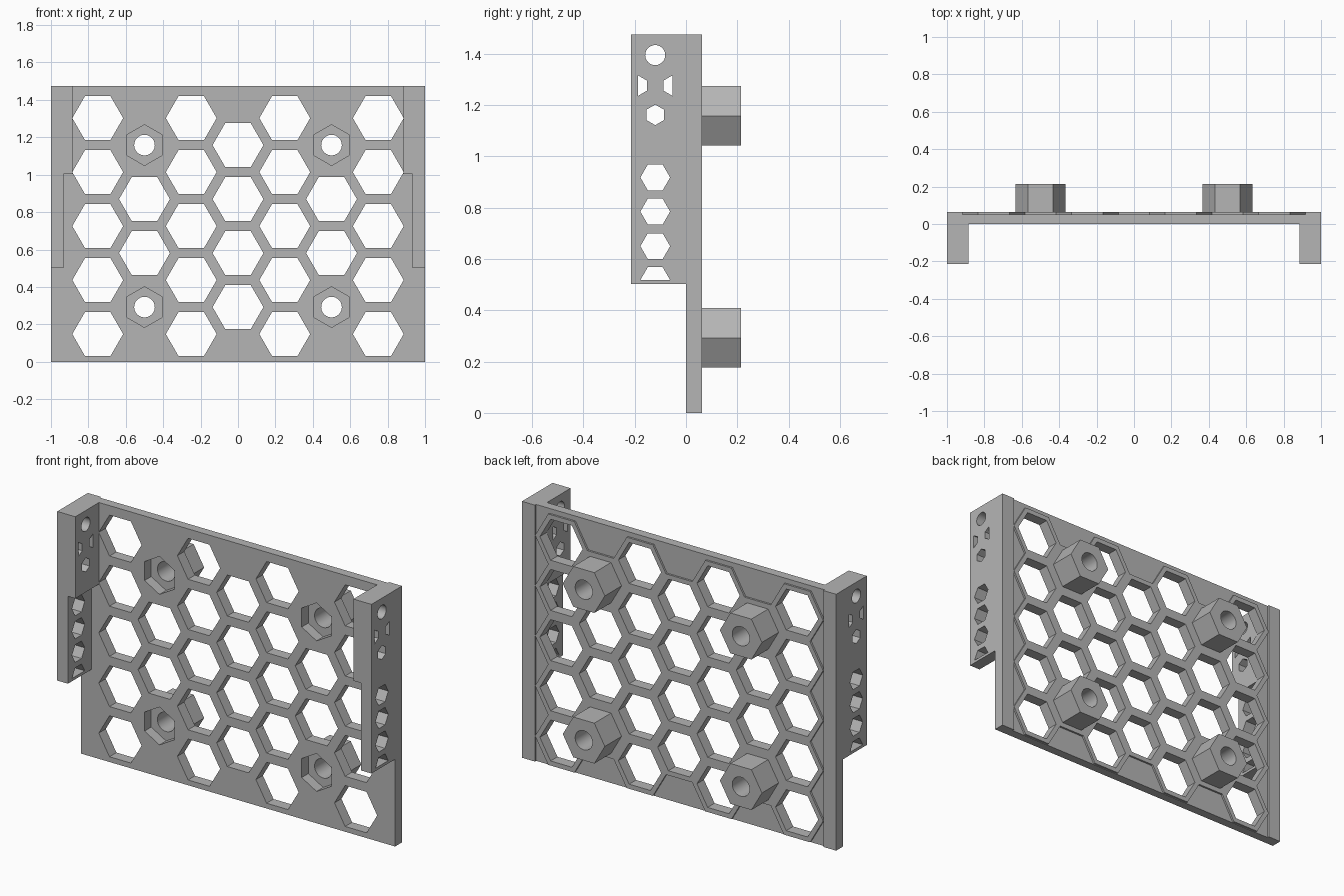
import bpy, bmesh, math
from mathutils import Vector

if "Cube" in bpy.data.objects:
    bpy.data.objects.remove(bpy.data.objects["Cube"])

grey = bpy.data.materials.new("plain grey")
grey.use_nodes = True
grey.diffuse_color = (0.46, 0.46, 0.46, 1)
grey.node_tree.nodes["Principled BSDF"].inputs["Base Color"].default_value = (0.46, 0.46, 0.46, 1)

# Overall sizes
HEIGHT, BACK, SLAB = 1.475, 0.063, 0.052
CELL = 1 / 6                      # circumradius of one honeycomb cell
PITCH = CELL * math.sqrt(3)
BASE = 0.148
HOLE = 0.136


def ngon(u, v, r, sides=6, turn=0.0):
    return [(u + r * math.cos(turn + math.tau * i / sides),
             v + r * math.sin(turn + math.tau * i / sides)) for i in range(sides)]


def rect(u0, u1, v0, v1):
    return [(u0, v0), (u1, v0), (u1, v1), (u0, v1)]


def prism(bm, outline, axis, start, end):
    """Extrude a 2D outline along x (outline in y, z) or y (outline in x, z)."""
    def place(p, d):
        return (d, p[0], p[1]) if axis == "x" else (p[0], d, p[1])
    a = [bm.verts.new(place(p, start)) for p in outline]
    b = [bm.verts.new(place(p, end)) for p in outline]
    bm.faces.new(a)
    bm.faces.new(b[::-1])
    for i in range(len(a)):
        j = (i + 1) % len(a)
        bm.faces.new((a[i], b[i], b[j], a[j]))


def finish(bm, name):
    bmesh.ops.recalc_face_normals(bm, faces=bm.faces[:])
    mesh = bpy.data.meshes.new(name)
    bm.to_mesh(mesh)
    bm.free()
    mesh.materials.append(grey)
    obj = bpy.data.objects.new(name, mesh)
    bpy.context.collection.objects.link(obj)
    return obj


def solid(name, parts):
    bm = bmesh.new()
    for part in parts:
        prism(bm, *part)
    return finish(bm, name)


def cut(obj, parts):
    """Cut all prisms in parts out of obj, then drop the cutter."""
    cutter = solid("cutter", parts)
    mod = obj.modifiers.new("cut", "BOOLEAN")
    mod.operation, mod.solver, mod.object = "DIFFERENCE", "EXACT", cutter
    graph = bpy.context.evaluated_depsgraph_get()
    baked = bpy.data.meshes.new_from_object(obj.evaluated_get(graph))
    obj.modifiers.clear()
    obj.data = baked
    bpy.data.objects.remove(cutter)


# Cell centres: five in the outer columns, four in the shifted ones
cells = []
for col in range(-3, 4):
    shifted = col % 2 == 0
    for row in range(4 if shifted else 5):
        cells.append((col * 0.25, BASE + PITCH * (row + (0.5 if shifted else 0))))
mounts = [c for c in cells if abs(abs(c[0]) - 0.5) < 0.01
          and (c[1] < 0.4 or c[1] > 1.1)]
open_cells = [c for c in cells if c not in mounts]

# Hexagonal windows and nut pockets
window_cuts = [(ngon(x, z, HOLE), "y", -0.1, 0.2) for x, z in open_cells]
pocket_cuts = [(ngon(x, z, 0.109, 6, math.pi / 6), "y", -0.1, 0.2) for x, z in mounts]

# Plate: thin web with thicker edge strips, as one top profile raised in z
profile = [(-1, 0), (1, 0), (1, BACK), (0.918, BACK), (0.918, SLAB),
           (-0.918, SLAB), (-0.918, BACK), (-1, BACK)]
bm = bmesh.new()
face = bm.faces.new([bm.verts.new((x, y, 0)) for x, y in profile])
ext = bmesh.ops.extrude_face_region(bm, geom=[face])["geom"]
bmesh.ops.translate(bm, vec=Vector((0, 0, HEIGHT)),
                    verts=[v for v in ext if isinstance(v, bmesh.types.BMVert)])
plate = finish(bm, "plate")
cut(plate, window_cuts + pocket_cuts)

# Raised honeycomb on the back: tiled hexagons welded into one sheet
bm = bmesh.new()
for x, z in cells:
    bm.faces.new([bm.verts.new((u, SLAB - 0.001, v)) for u, v in ngon(x, z, CELL)])
bmesh.ops.remove_doubles(bm, verts=bm.verts[:], dist=0.001)
ext = bmesh.ops.extrude_face_region(bm, geom=bm.faces[:])["geom"]
bmesh.ops.translate(bm, vec=Vector((0, BACK - SLAB + 0.001, 0)),
                    verts=[v for v in ext if isinstance(v, bmesh.types.BMVert)])
honeycomb = finish(bm, "raised_honeycomb")
cut(honeycomb, window_cuts + pocket_cuts)

# Hexagonal standoffs with bolt holes
for i, (x, z) in enumerate(mounts):
    standoff = solid(f"standoff_{i + 1}", [(ngon(x, z, 0.134), "y", 0.06, 0.215)])
    cut(standoff, [(ngon(x, z, 0.055, 40), "y", -0.1, 0.4)])
    bpy.ops.object.select_all(action="DESELECT")
    standoff.select_set(True)
    bpy.context.view_layer.objects.active = standoff
    bpy.ops.object.shade_smooth_by_angle(angle=math.radians(30))

# Side flanges: thin below, thick above, pierced sideways
MID = -0.12
flange_holes = [ngon(MID, 1.395, 0.039, 40), ngon(MID, 1.162, 0.04, 6, math.pi / 6),
                ngon(MID, 0.518, 0.058)[:4]]
flange_holes += [ngon(MID, z, 0.058) for z in (0.65, 0.785, 0.918)]
for s in (-1, 1):
    flange_holes.append([(MID + s * 0.067, 1.236), (MID + s * 0.067, 1.316),
                         (MID + s * 0.033, 1.296), (MID + s * 0.033, 1.256)])
for side, name in ((1, "left_flange"), (-1, "right_flange")):
    outline = [(1, 0.502), (1, HEIGHT), (0.885, HEIGHT),
               (0.885, 1.005), (0.932, 1.005), (0.932, 0.502)]
    flange = solid(name, [([(side * x, z) for x, z in outline], "y", -0.215, 0.0)])
    cut(flange, [(h, "x", side * 0.8, side * 1.1) for h in flange_holes])
    bpy.ops.object.select_all(action="DESELECT")
    flange.select_set(True)
    bpy.context.view_layer.objects.active = flange
    bpy.ops.object.shade_smooth_by_angle(angle=math.radians(30))
